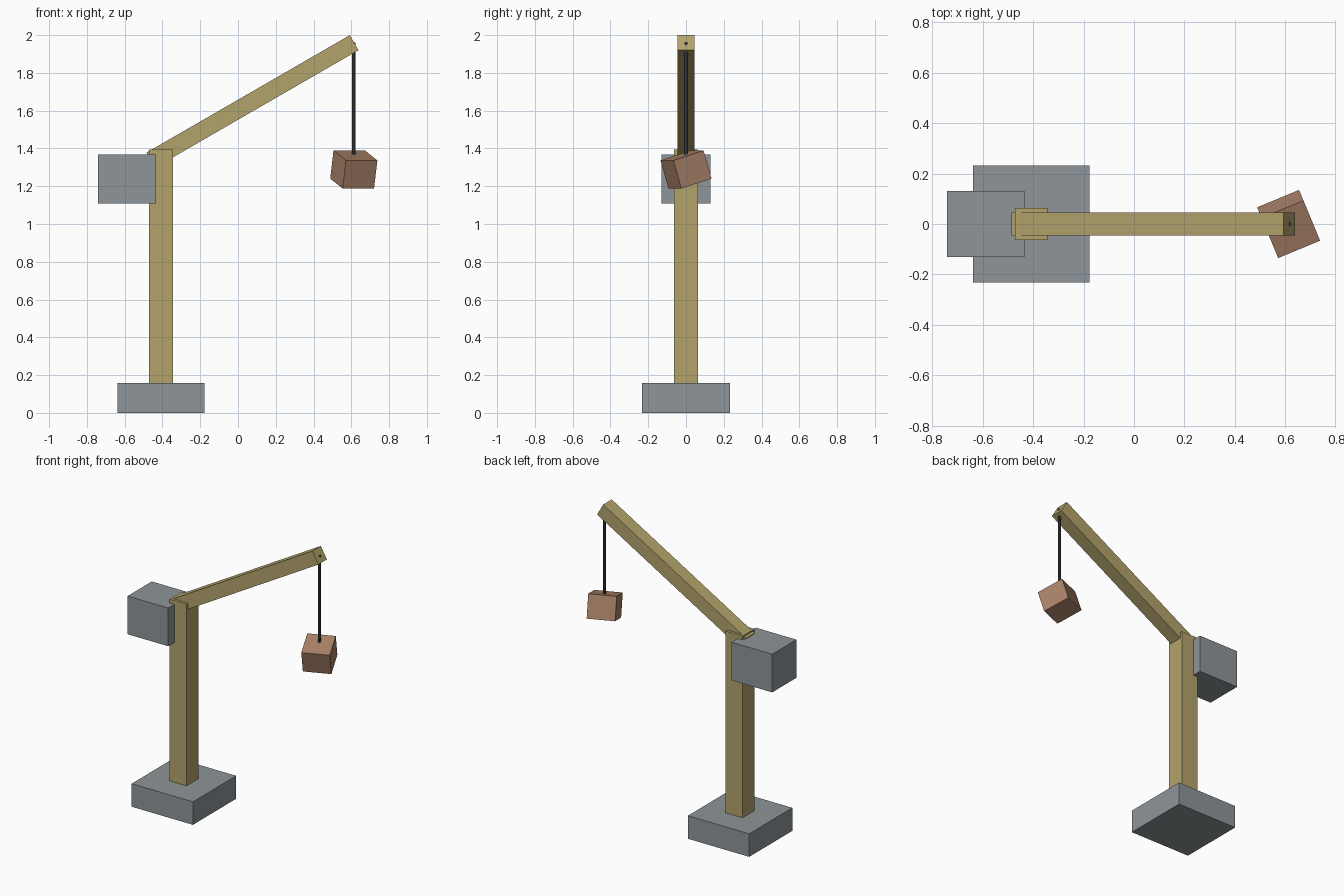
import bpy
from math import radians

if "Cube" in bpy.data.objects:
    bpy.data.objects.remove(bpy.data.objects["Cube"])


def material(name, rgb):
    m = bpy.data.materials.new(name)
    m.diffuse_color = (*rgb, 1)
    m.use_nodes = True
    m.node_tree.nodes["Principled BSDF"].inputs["Base Color"].default_value = m.diffuse_color
    return m


STONE = material("stone grey", (0.27, 0.30, 0.315))
WOOD = material("ochre wood", (0.45, 0.37, 0.15))
CABLE = material("dark steel", (0.06, 0.06, 0.065))
CRATE = material("brown crate", (0.40, 0.225, 0.14))


def finish(name, mat):
    ob = bpy.context.object
    ob.name = name
    ob.data.materials.append(mat)
    return ob


def box(name, centre, size, mat, rotation=(0, 0, 0)):
    bpy.ops.mesh.primitive_cube_add(size=1, location=centre)
    ob = finish(name, mat)
    ob.scale = size
    ob.rotation_euler = [radians(a) for a in rotation]
    return ob


# Foundation, mast and counterweight
box("base", (-0.408, 0, 0.0785), (0.462, 0.464, 0.157), STONE)
box("mast", (-0.407, 0, 0.772), (0.128, 0.128, 1.246), WOOD)
box("counterweight", (-0.588, 0, 1.239), (0.306, 0.26, 0.26), STONE)

# Raised boom
box("boom", (0.0765, 0, 1.649), (1.244, 0.092, 0.092), WOOD, (0, -30, 0))

# Hanging cable, from the boom tip into the load
top, bottom = 1.96, 1.33
bpy.ops.mesh.primitive_cylinder_add(vertices=8, radius=0.0095, depth=top - bottom,
                                    location=(0.613, 0, (top + bottom) / 2))
finish("cable", CABLE)

# Swinging load, tilted and turned
box("load", (0.613, 0, 1.2885), (0.18, 0.18, 0.156), CRATE, (17, 0, 22.5))
